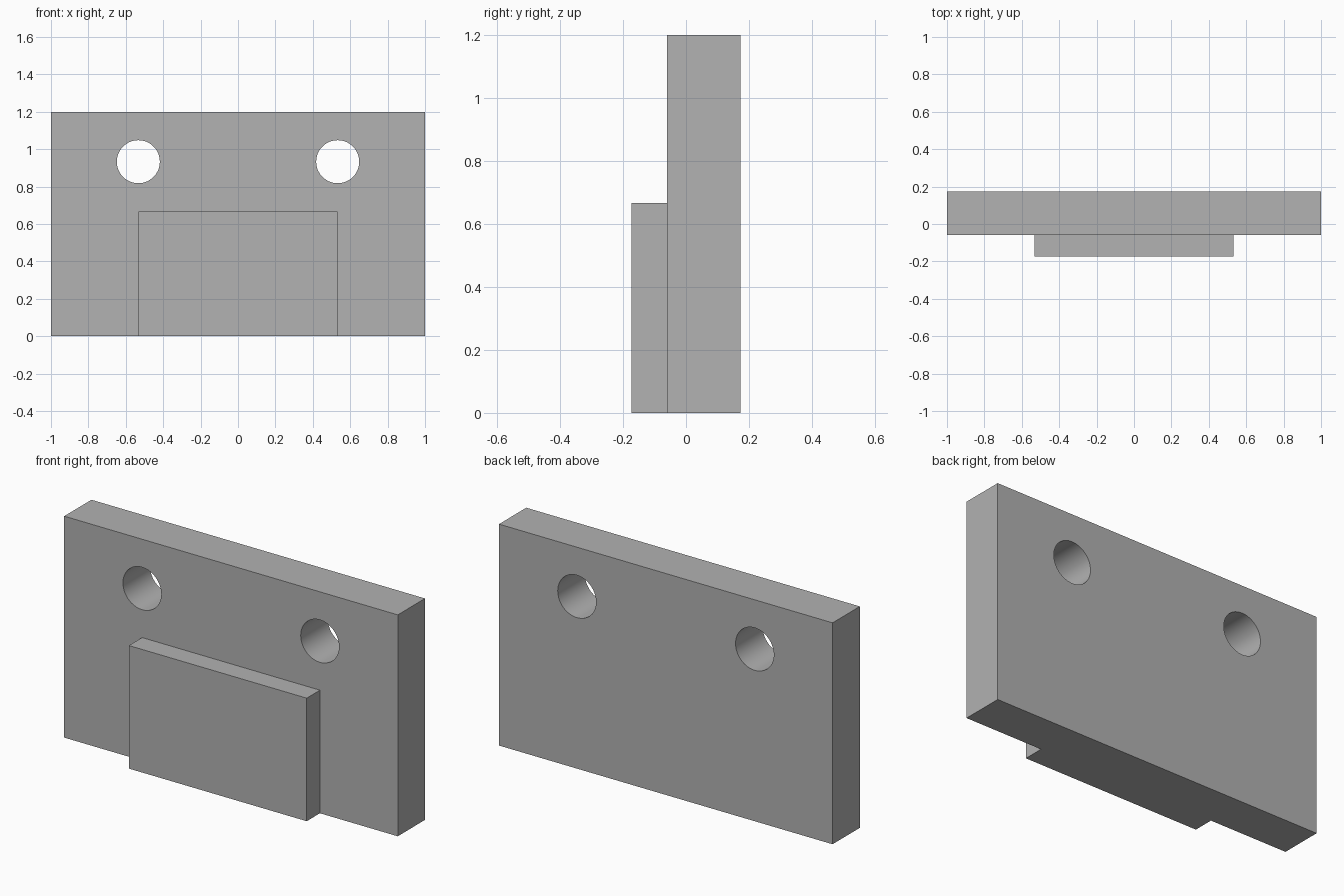
import bpy
import math

if "Cube" in bpy.data.objects:
    bpy.data.objects.remove(bpy.data.objects["Cube"], do_unlink=True)

grey = bpy.data.materials.new("plain_grey")
grey.use_nodes = True
colour = (0.445, 0.445, 0.445, 1)
grey.diffuse_color = colour
grey.node_tree.nodes["Principled BSDF"].inputs["Base Color"].default_value = colour

HALF_DEPTH = 0.173
STEP_Y = -0.06


def box(name, width, y0, y1, height):
    """Box centred on x, standing on the ground."""
    bpy.ops.mesh.primitive_cube_add(size=1, location=(0, (y0 + y1) / 2, height / 2))
    ob = bpy.context.object
    ob.name = name
    ob.scale = (width, y1 - y0, height)
    bpy.ops.object.transform_apply(location=True, rotation=True, scale=True)
    ob.data.materials.append(grey)
    return ob


# Main plate and the raised pad on its front
plate = box("back_plate", 2, STEP_Y, HALF_DEPTH, 1.2)
pad = box("front_pad", 1.066, -HALF_DEPTH, STEP_Y, 0.667)

# Two round mounting holes through the plate
for side in (-1, 1):
    bpy.ops.mesh.primitive_cylinder_add(
        vertices=64, radius=0.115, depth=1,
        location=(side * 0.533, 0, 0.933), rotation=(math.pi / 2, 0, 0))
    cutter = bpy.context.object
    cutter.name = "hole_cutter"
    cutter.hide_render = True
    cutter.data.materials.append(grey)
    cut = plate.modifiers.new("mounting_hole", 'BOOLEAN')
    cut.operation = 'DIFFERENCE'
    cut.solver = 'EXACT'
    cut.object = cutter
    bpy.ops.object.select_all(action='DESELECT')
    plate.select_set(True)
    bpy.context.view_layer.objects.active = plate
    bpy.ops.object.modifier_apply(modifier=cut.name)
    bpy.data.objects.remove(cutter, do_unlink=True)

# Smooth hole walls, crisp edges
bpy.ops.object.shade_smooth_by_angle(angle=math.radians(30))
